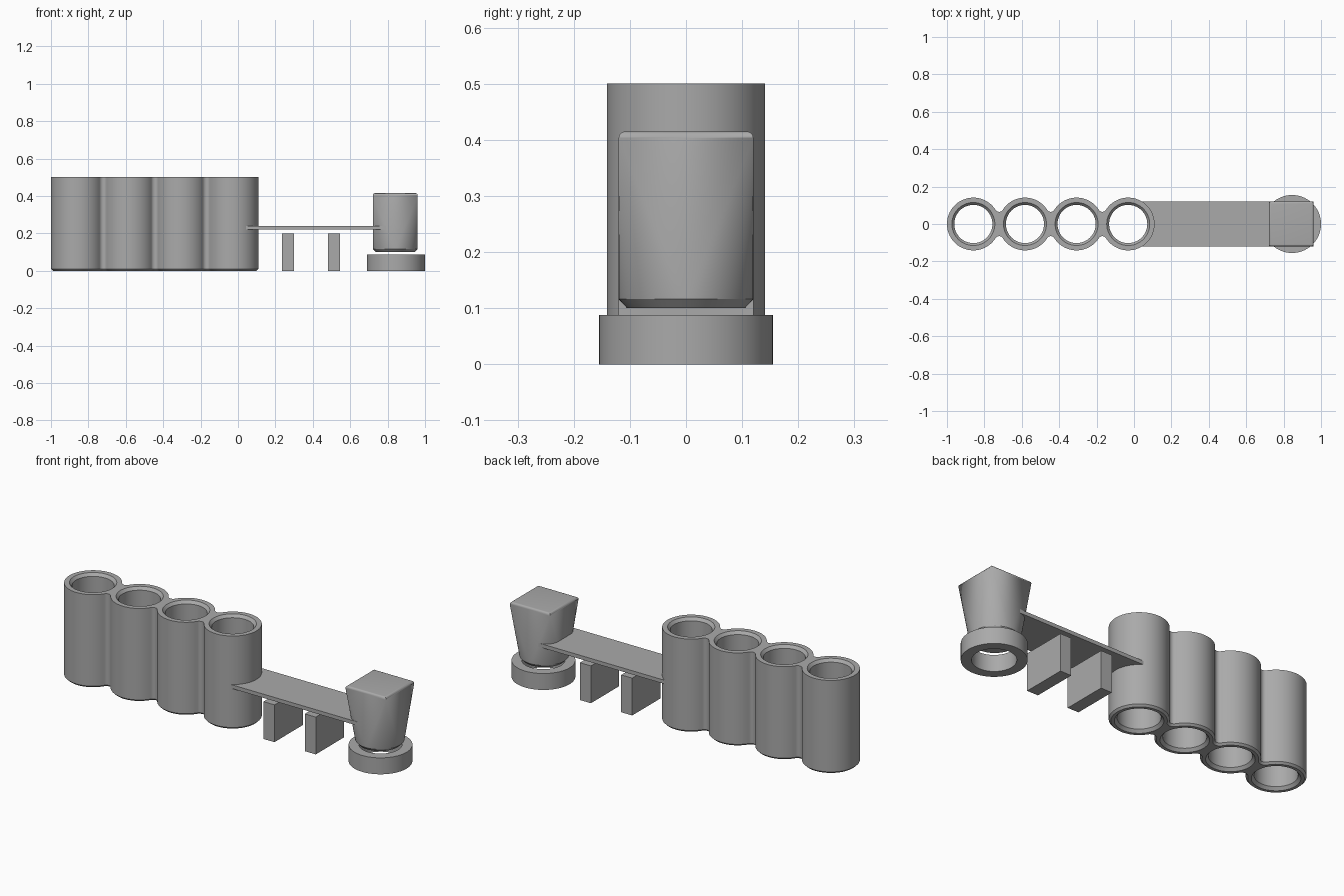
import bpy, bmesh
from math import sin, cos, pi, atan2, hypot, radians

if "Cube" in bpy.data.objects:
    bpy.data.objects.remove(bpy.data.objects["Cube"])

grey = bpy.data.materials.new("plain grey")
grey.use_nodes = True
colour = (0.4, 0.4, 0.4, 1)
grey.diffuse_color = colour
grey.node_tree.nodes["Principled BSDF"].inputs["Base Color"].default_value = colour


def finish(bm, name, smooth=True):
    bmesh.ops.remove_doubles(bm, verts=bm.verts, dist=1e-5)
    bmesh.ops.recalc_face_normals(bm, faces=bm.faces)
    mesh = bpy.data.meshes.new(name)
    bm.to_mesh(mesh)
    bm.free()
    mesh.materials.append(grey)
    obj = bpy.data.objects.new(name, mesh)
    bpy.context.collection.objects.link(obj)
    if smooth:
        bpy.ops.object.select_all(action="DESELECT")
        obj.select_set(True)
        bpy.context.view_layer.objects.active = obj
        bpy.ops.object.shade_smooth_by_angle(angle=radians(30))
    return obj


def arc(cx, cy, r, start, end, n):
    return [(cx + r * cos(start + (end - start) * i / n),
             cy + r * sin(start + (end - start) * i / n)) for i in range(n + 1)]


def circle(cx, r, n=64):
    return arc(cx, 0, r, 0, 2 * pi, n)[:-1]


def loft(bm, rings):
    """Bridge (outline, z) rings of equal count; return first and last edge loops."""
    rows = [[bm.verts.new((x, y, z)) for x, y in pts] for pts, z in rings]
    n = len(rows[0])
    for a, b in zip(rows, rows[1:]):
        for i in range(n):
            j = (i + 1) % n
            bm.faces.new((a[i], a[j], b[j], b[i]))
    return [[bm.edges.get((row[i], row[i - 1])) for i in range(n)]
            for row in (rows[0], rows[-1])]


def fill(bm, edges):
    bmesh.ops.triangle_fill(bm, use_beauty=True, edges=edges)


def prism(name, outline, z0, z1):
    bm = bmesh.new()
    for edges in loft(bm, [(outline, z0), (outline, z1)]):
        fill(bm, edges)
    return finish(bm, name)


# Row of four joined tubes with filleted necks
R, pitch, neck, first = 0.141, 0.276, 0.065, -0.859
half = pitch / 2
fillet = (half ** 2 + neck ** 2 - R ** 2) / (2 * (R - neck))
lift = fillet + neck
join = atan2(lift, half)
centres = [first + pitch * i for i in range(4)]


def row_outline(inset):
    upper = []
    for i, cx in enumerate(reversed(centres)):
        start = 0 if i == 0 else join
        end = pi if i == 3 else pi - join
        upper += arc(cx, 0, R - inset, start, end, 28)
        if i < 3:
            upper += arc(cx - half, lift, fillet + inset,
                         -join, join - pi, 12)[1:-1]
    return upper + [(x, -y) for x, y in reversed(upper[1:-1])]


bm = bmesh.new()
ends = loft(bm, [(row_outline(0.01), 0), (row_outline(0), 0.01),
                 (row_outline(0), 0.5)])
for cx in centres:
    hole = loft(bm, [(circle(cx, 0.115), 0), (circle(cx, 0.102), 0.015),
                     (circle(cx, 0.102), 0.485), (circle(cx, 0.115), 0.5)])
    for total, edges in zip(ends, hole):
        total += edges
for edges in ends:
    fill(bm, edges)
finish(bm, "tube_row")

# Flat bridge, its near end hollowed to hug the last tube
W = 0.12
bend = atan2(W, 0.07)
bridge = arc(centres[-1], 0, hypot(W, 0.07), bend, -bend, 24)
prism("bridge_plate", bridge + [(0.79, -W), (0.79, W)], 0.22, 0.24)

# Two supports below the bridge
for name, x0 in (("inner_support", 0.235), ("outer_support", 0.48)):
    x1 = x0 + 0.065
    prism(name, [(x0, -W), (x1, -W), (x1, W), (x0, W)], 0, 0.2)

# Head block: round at the bottom, square with rounded edges at the top
head_x, steps, edge = 0.841, 16, 0.012


def square(h):
    return [(head_x + sx * h, sy * h)
            for sx, sy in ((1, 1), (-1, 1), (-1, -1), (1, -1))
            for _ in range(steps + 1)]


def round_ring(r):
    return [p for q in range(4)
            for p in arc(head_x, 0, r, q * pi / 2, (q + 1) * pi / 2, steps)]


rings = [(round_ring(0.105), 0.1), (round_ring(W), 0.116)]
for i in range(6):
    a = i * pi / 10
    rings.append((square(W - edge + edge * cos(a)), 0.415 - edge + edge * sin(a)))
bm = bmesh.new()
loft(bm, rings)
bmesh.ops.remove_doubles(bm, verts=bm.verts, dist=1e-5)
bmesh.ops.dissolve_degenerate(bm, edges=bm.edges, dist=1e-5)
bmesh.ops.holes_fill(bm, edges=[e for e in bm.edges if e.is_boundary], sides=0)
finish(bm, "head_block")

# Base ring under the head
foot_x = 0.845
bm = bmesh.new()
outer = loft(bm, [(circle(foot_x, 0.155), 0), (circle(foot_x, 0.155), 0.088)])
inner = loft(bm, [(circle(foot_x, 0.105), 0), (circle(foot_x, 0.105), 0.088)])
for a, b in zip(outer, inner):
    fill(bm, a + b)
finish(bm, "base_ring")
